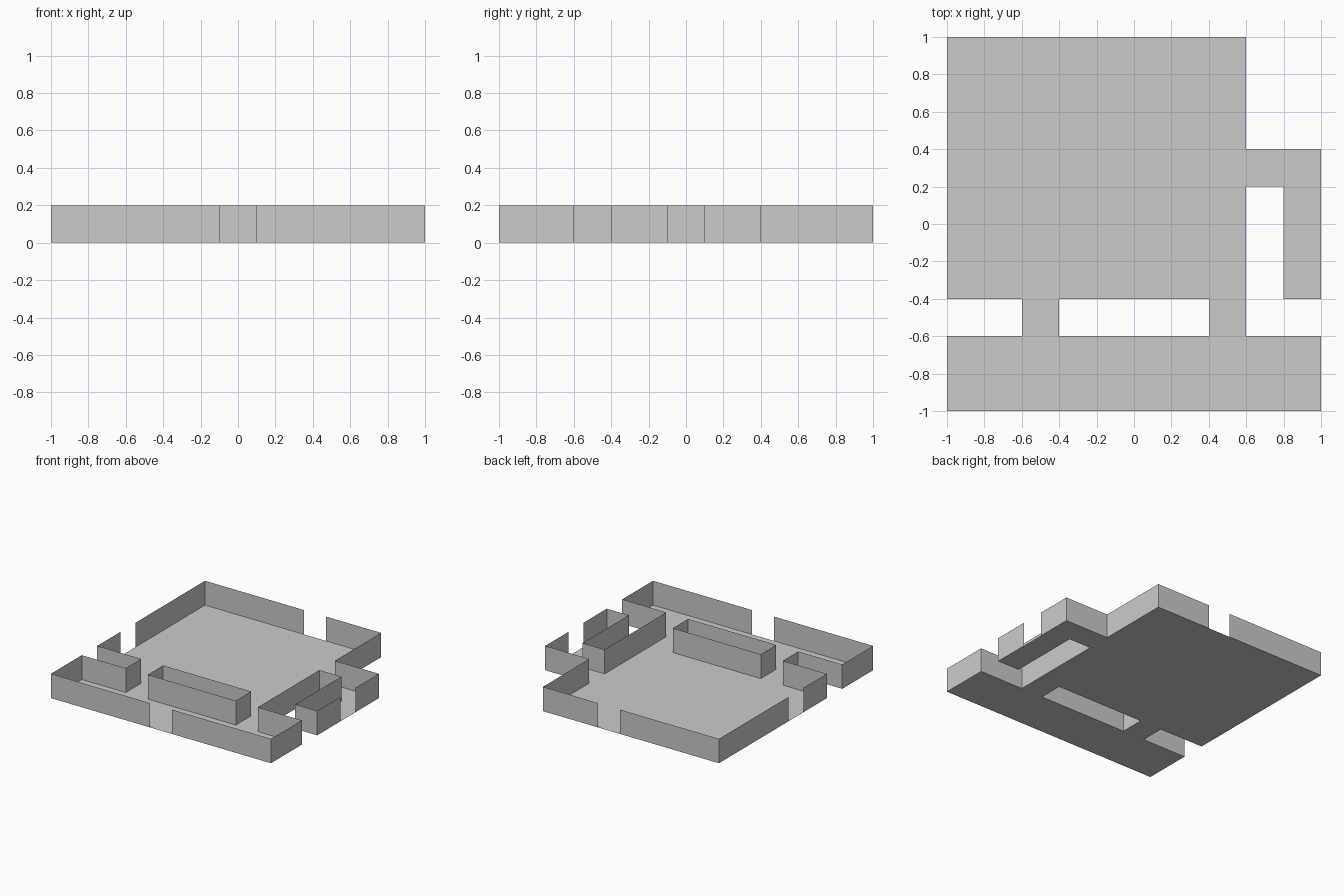
import bpy, bmesh
from mathutils import Vector

if "Cube" in bpy.data.objects:
    bpy.data.objects.remove(bpy.data.objects["Cube"])

HEIGHT = 0.2   # wall height
DOOR = 0.1     # half width of a doorway

# Floor plan: outer outline runs counter-clockwise, inner shaft clockwise
OUTER = [(-1, -1), (1, -1), (1, -.6), (.6, -.6), (.6, .2), (.8, .2), (.8, -.4),
         (1, -.4), (1, .4), (.6, .4), (.6, 1), (-1, 1), (-1, -.4), (-.6, -.4),
         (-.6, -.6), (-1, -.6)]
SHAFT = [(-.4, -.6), (-.4, -.4), (.4, -.4), (.4, -.6)]

grey = bpy.data.materials.new("light grey")
grey.diffuse_color = (0.6, 0.6, 0.6, 1)
grey.use_nodes = True
grey.node_tree.nodes["Principled BSDF"].inputs["Base Color"].default_value = grey.diffuse_color


def finish(bm, name):
    mesh = bpy.data.meshes.new(name)
    bm.to_mesh(mesh)
    bm.free()
    mesh.materials.append(grey)
    obj = bpy.data.objects.new(name, mesh)
    bpy.context.collection.objects.link(obj)


def edges_of(loop):
    return [(Vector(a), Vector(b)) for a, b in zip(loop, loop[1:] + loop[:1])]


def wall_runs(a, b):
    """Split a wall on the outer boundary where it passes the centre line."""
    d = (b - a).normalized()
    on_boundary = any(abs(a[i]) == 1 and a[i] == b[i] for i in (0, 1))
    if on_boundary and a.dot(d) < -DOOR and b.dot(d) > DOOR:
        mid = a - d * a.dot(d)
        return [(a, mid - d * DOOR), (mid + d * DOOR, b)]
    return [(a, b)]


def build_walls(loop, name):
    bm = bmesh.new()
    for a, b in edges_of(loop):
        for p, q in wall_runs(a, b):
            bm.faces.new([bm.verts.new((v.x, v.y, z)) for v, z in
                          ((p, 0), (q, 0), (q, HEIGHT), (p, HEIGHT))])
    bmesh.ops.remove_doubles(bm, verts=bm.verts, dist=1e-4)
    finish(bm, name)


# Floor with the shaft cut out
bm = bmesh.new()
for loop in (OUTER, SHAFT):
    vs = [bm.verts.new((x, y, 0)) for x, y in loop]
    for i, v in enumerate(vs):
        bm.edges.new((v, vs[(i + 1) % len(vs)]))
bmesh.ops.triangle_fill(bm, use_beauty=True, edges=bm.edges[:], normal=(0, 0, 1))
for f in bm.faces:
    f.normal_update()
    if f.normal.z < 0:
        f.normal_flip()
finish(bm, "floor")

# Thin walls around the outline and the shaft
build_walls(OUTER, "outer_walls")
build_walls(SHAFT, "shaft_walls")
